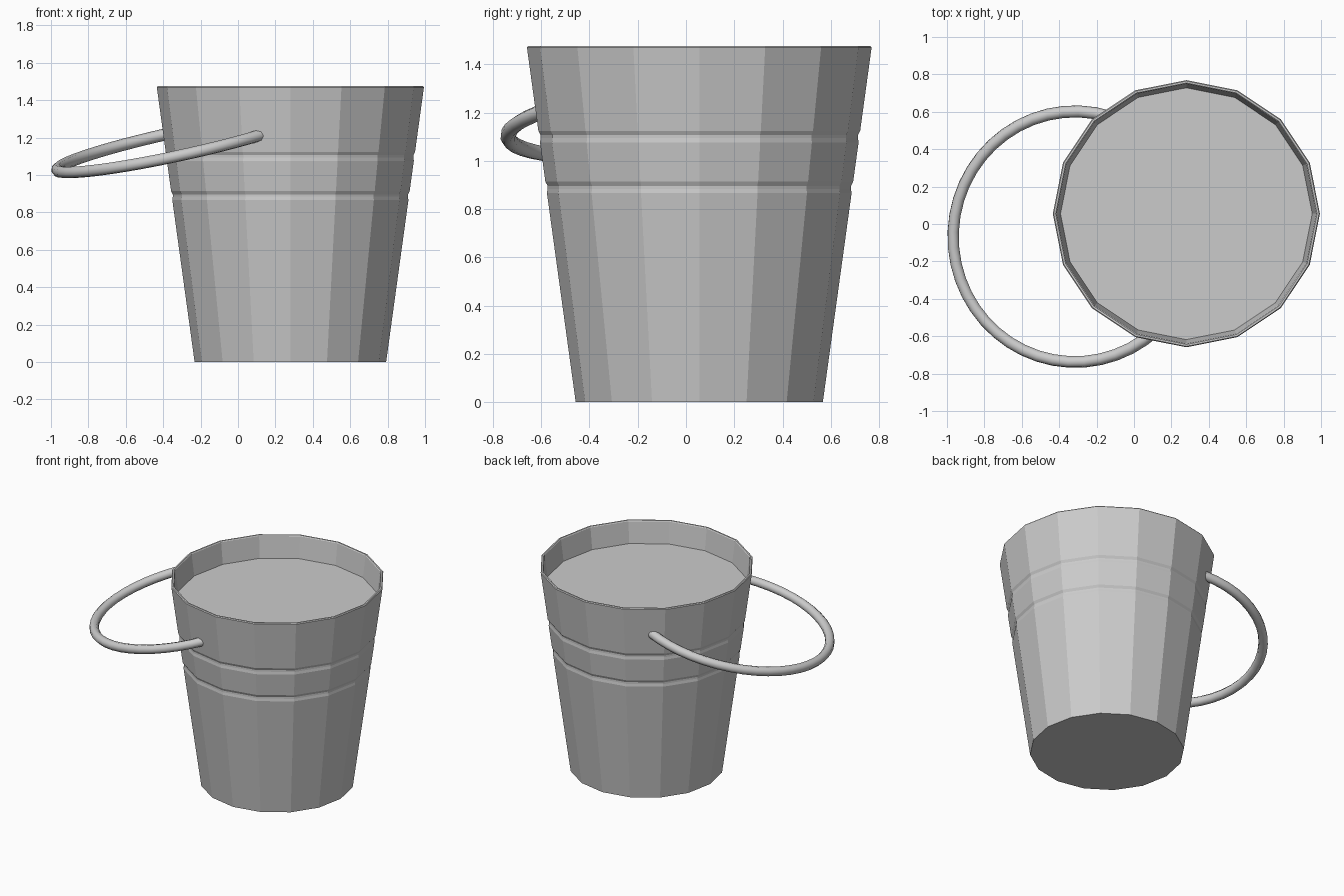
import bpy, bmesh, math

if "Cube" in bpy.data.objects:
    bpy.data.objects.remove(bpy.data.objects["Cube"])

SIDES = 16
CX, CY = 0.28, 0.055
HEIGHT = 1.475


def wall(z):
    """Outer radius of the tapered wall at height z."""
    return 0.512 + (0.715 - 0.512) * z / HEIGHT


def lathe(name, profile):
    """Revolve a (radius, z) profile; both ends are closed with flat caps."""
    bm = bmesh.new()
    rings = []
    for r, z in profile:
        rings.append([bm.verts.new((r * math.cos(2 * math.pi * i / SIDES),
                                    r * math.sin(2 * math.pi * i / SIDES), z))
                      for i in range(SIDES)])
    for a, b in zip(rings, rings[1:]):
        for i in range(SIDES):
            j = (i + 1) % SIDES
            bm.faces.new((a[i], a[j], b[j], b[i]))
    bm.faces.new(rings[0][::-1])
    if len(rings) > 1:
        bm.faces.new(rings[-1])
        bmesh.ops.recalc_face_normals(bm, faces=bm.faces)
    else:
        bmesh.ops.reverse_faces(bm, faces=bm.faces)
    mesh = bpy.data.meshes.new(name)
    bm.to_mesh(mesh)
    bm.free()
    obj = bpy.data.objects.new(name, mesh)
    obj.location = (CX, CY, 0)
    bpy.context.collection.objects.link(obj)
    return obj


# Bucket shell: outer wall with two shallow grooves, thin rim, inner wall
profile = [(wall(0), 0)]
for z in (0.89, 1.10):
    profile += [(wall(z - 0.024), z - 0.024), (wall(z) - 0.006, z - 0.006),
                (wall(z) - 0.006, z + 0.006), (wall(z + 0.024), z + 0.024)]
profile += [(wall(HEIGHT) - 0.001, HEIGHT - 0.006), (0.709, HEIGHT),
            (0.699, HEIGHT), (0.694, HEIGHT - 0.006), (wall(0.03) - 0.018, 0.03)]
lathe("bucket", profile)

# Flat surface of the contents just below the rim
lathe("contents_surface", [(wall(1.315) - 0.016, 1.315)])

# Handle: tilted round arc dropped to one side, ends sunk into the wall
curve = bpy.data.curves.new("handle", 'CURVE')
curve.dimensions = '3D'
curve.bevel_depth = 0.032
curve.bevel_resolution = 2
curve.use_fill_caps = True
spline = curve.splines.new('POLY')
STEPS = 32
spline.points.add(STEPS)
start, end = math.radians(73), math.radians(312)
for i, p in enumerate(spline.points):
    t = start + (end - start) * i / STEPS
    x = -0.315 + 0.652 * math.cos(t)
    y = -0.068 + 0.67 * math.sin(t)
    z = 1.085 + 0.215 * (x + 0.4) + 0.097 * (y + 0.735)
    p.co = (x, y, z, 1)
handle = bpy.data.objects.new("handle", curve)
bpy.context.collection.objects.link(handle)
bpy.context.view_layer.objects.active = handle
handle.select_set(True)
bpy.ops.object.convert(target='MESH')
bpy.ops.object.shade_smooth_by_angle(angle=math.radians(50))
